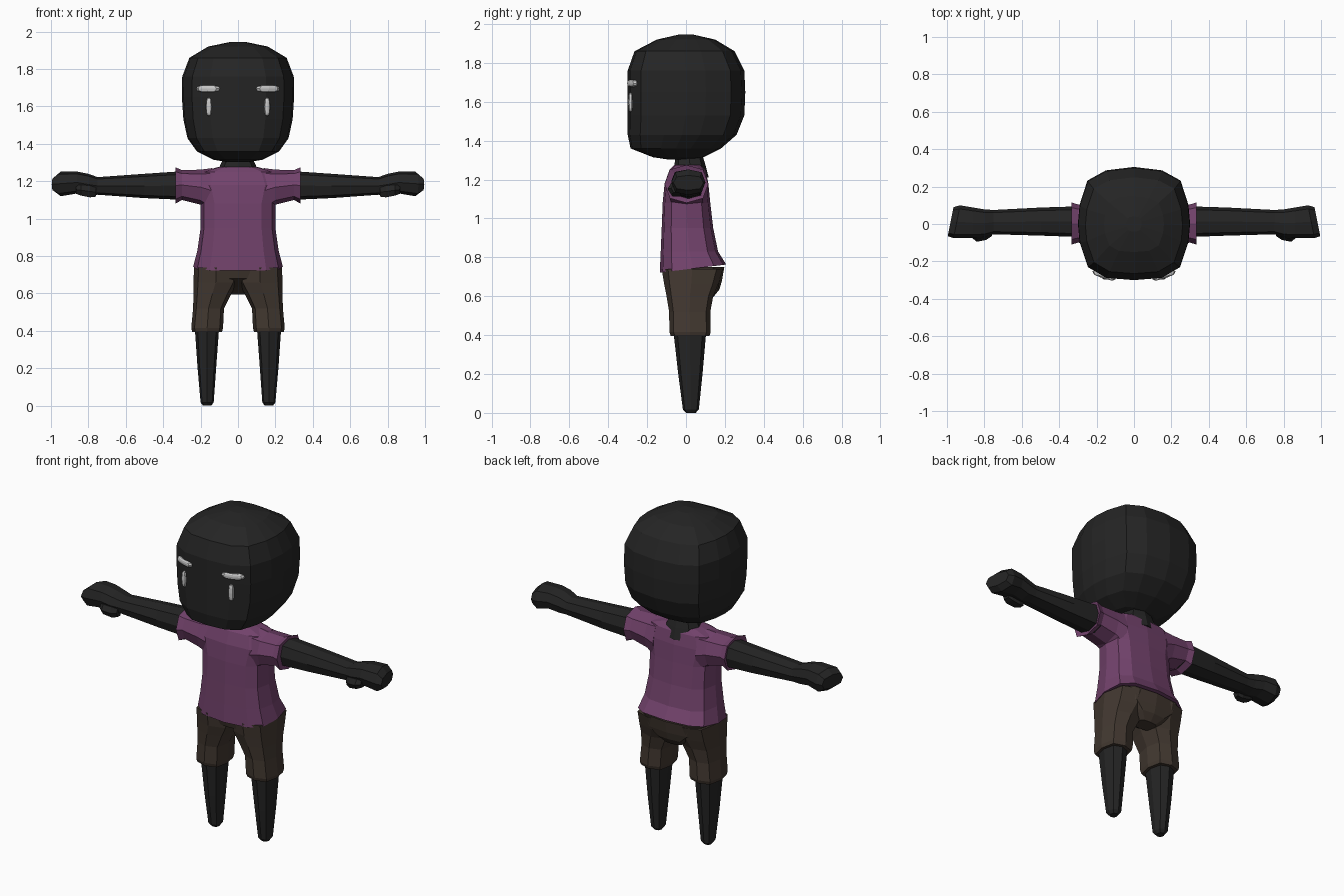
import bpy, bmesh, math
from mathutils import Matrix


def material(name, r, g, b):
    m = bpy.data.materials.new(name)
    m.diffuse_color = (r, g, b, 1)
    return m


DARK = material("charcoal", 0.018, 0.018, 0.018)
PURPLE = material("purple", 0.17, 0.055, 0.15)
BROWN = material("brown", 0.055, 0.04, 0.03)
WHITE = material("white", 0.85, 0.85, 0.85)


def section(sides, power):
    """Unit superellipse outline; a higher power gives a boxier shape."""
    pts = []
    for i in range(sides):
        a = 2 * math.pi * i / sides
        c, s = math.cos(a), math.sin(a)
        pts.append((math.copysign(abs(c) ** (2 / power), c),
                    math.copysign(abs(s) ** (2 / power), s)))
    return pts


def finish(name, bm, mat, mirror):
    bmesh.ops.recalc_face_normals(bm, faces=bm.faces)
    me = bpy.data.meshes.new(name)
    bm.to_mesh(me)
    bm.free()
    me.materials.append(mat)
    ob = bpy.data.objects.new(name, me)
    bpy.context.collection.objects.link(ob)
    if mirror:
        ob.modifiers.new("mirror", 'MIRROR')
    return ob


def loft(name, axis, rings, sec, mat, mirror=False):
    """Rings are (position, u0, u1, v0, v1[, tilt along y]);
    u, v are x, y for axis z and y, z for axis x."""
    bm = bmesh.new()
    loops = []
    for r in rings:
        p, u0, u1, v0, v1 = r[:5]
        tilt = r[5] if len(r) > 5 else 0
        loop = []
        for a, b in sec:
            u = (u0 + u1) / 2 + a * (u1 - u0) / 2
            v = (v0 + v1) / 2 + b * (v1 - v0) / 2
            co = (u, v, p + tilt * v) if axis == 'z' else (p + tilt * u, u, v)
            loop.append(bm.verts.new(co))
        loops.append(loop)
    n = len(sec)
    for lo, hi in zip(loops, loops[1:]):
        for i in range(n):
            j = (i + 1) % n
            bm.faces.new((lo[i], lo[j], hi[j], hi[i]))
    bm.faces.new(loops[0])
    bm.faces.new(loops[-1])
    return finish(name, bm, mat, mirror)


def ellipsoid(name, loc, size, angle, mat):
    bm = bmesh.new()
    bmesh.ops.create_uvsphere(bm, u_segments=8, v_segments=6, radius=1)
    for v in bm.verts:  # square the profile into a capsule-like bead
        v.co = [math.copysign(abs(c) ** 0.75, c) for c in v.co]
    bm.transform(Matrix.Translation(loc) @ Matrix.Rotation(angle, 4, 'Z')
                 @ Matrix.Diagonal((*size, 1)))
    return finish(name, bm, mat, True)


# Head: boxy and rounded, with a flat face
half = [(0, 1), (0.5, 0.94), (0.83, 0.76), (0.97, 0.33), (1, 0),
        (0.97, -0.33), (0.82, -0.77), (0.5, -0.96), (0, -1)]
head_sec = half + [(-x, y) for x, y in half[-2:0:-1]]
loft("head", 'z', [
    (1.303, -0.06, 0.06, -0.09, 0.04),
    (1.315, -0.13, 0.13, -0.17, 0.09),
    (1.36, -0.22, 0.22, -0.285, 0.18),
    (1.43, -0.27, 0.27, -0.30, 0.26),
    (1.53, -0.292, 0.292, -0.30, 0.30),
    (1.65, -0.30, 0.30, -0.30, 0.305),
    (1.76, -0.298, 0.298, -0.30, 0.30),
    (1.86, -0.26, 0.26, -0.265, 0.25),
    (1.92, -0.16, 0.16, -0.15, 0.15),
    (1.945, -0.04, 0.04, -0.04, 0.04)], head_sec, DARK)

# Eyes and brows
ellipsoid("eyes", (0.155, -0.284, 1.598), (0.016, 0.014, 0.05), 0.2, WHITE)
ellipsoid("brows", (0.16, -0.274, 1.695), (0.066, 0.018, 0.019), 0.32, WHITE)

# Neck
loft("neck", 'z', [
    (1.21, -0.09, 0.09, -0.05, 0.117),
    (1.275, -0.10, 0.10, -0.06, 0.10),
    (1.34, -0.07, 0.07, -0.05, 0.08)], section(8, 2.4), DARK)

# Shirt body and sleeves
loft("shirt", 'z', [
    (0.738, -0.24, 0.24, -0.135, 0.207, 0.12),
    (0.83, -0.217, 0.217, -0.13, 0.165),
    (0.95, -0.20, 0.20, -0.125, 0.14),
    (1.08, -0.20, 0.20, -0.12, 0.125),
    (1.18, -0.23, 0.23, -0.11, 0.115),
    (1.25, -0.20, 0.20, -0.085, 0.10),
    (1.275, -0.11, 0.11, -0.06, 0.08)], section(12, 3), PURPLE)
loft("sleeves", 'x', [
    (0.14, -0.10, 0.115, 1.03, 1.27),
    (0.20, -0.105, 0.11, 1.075, 1.262),
    (0.30, -0.10, 0.105, 1.10, 1.26),
    (0.335, -0.11, 0.115, 1.08, 1.275),
    (0.33, -0.08, 0.09, 1.10, 1.255)], section(8, 2.5), PURPLE, True)

# Arms ending in mitten hands, with thumbs
loft("arms", 'x', [
    (0.28, -0.07, 0.095, 1.10, 1.255),
    (0.50, -0.062, 0.088, 1.11, 1.24),
    (0.75, -0.055, 0.075, 1.128, 1.222),
    (0.80, -0.07, 0.078, 1.125, 1.24),
    (0.86, -0.075, 0.088, 1.135, 1.252),
    (0.95, -0.075, 0.10, 1.12, 1.252, -0.2),
    (0.983, -0.065, 0.09, 1.145, 1.222, -0.2)], section(8, 2.8), DARK, True)
loft("thumbs", 'x', [
    (0.76, -0.065, -0.02, 1.115, 1.17),
    (0.79, -0.085, -0.01, 1.11, 1.18),
    (0.84, -0.095, -0.01, 1.12, 1.185),
    (0.865, -0.075, -0.02, 1.13, 1.18)], section(6, 2.5), DARK, True)

# Shorts: seat plus two flared legs
loft("shorts_seat", 'z', [
    (0.595, -0.06, 0.06, 0.05, 0.14),
    (0.635, -0.12, 0.12, -0.01, 0.172),
    (0.68, -0.20, 0.20, -0.10, 0.185),
    (0.75, -0.225, 0.225, -0.12, 0.197)], section(12, 3), BROWN)
loft("shorts_legs", 'z', [
    (0.395, 0.085, 0.245, -0.078, 0.12),
    (0.415, 0.08, 0.25, -0.085, 0.127),
    (0.52, 0.075, 0.24, -0.087, 0.125),
    (0.60, 0.035, 0.238, -0.10, 0.14),
    (0.66, 0.0, 0.238, -0.112, 0.165),
    (0.74, 0.0, 0.235, -0.125, 0.19)], section(8, 3), BROWN, True)

# Bare lower legs tapering to blunt tips
loft("lower_legs", 'z', [
    (0.0, 0.143, 0.187, 0.002, 0.05),
    (0.018, 0.13, 0.20, -0.016, 0.066),
    (0.20, 0.117, 0.216, -0.04, 0.085),
    (0.43, 0.10, 0.232, -0.066, 0.105)], section(8, 2.6), DARK, True)
